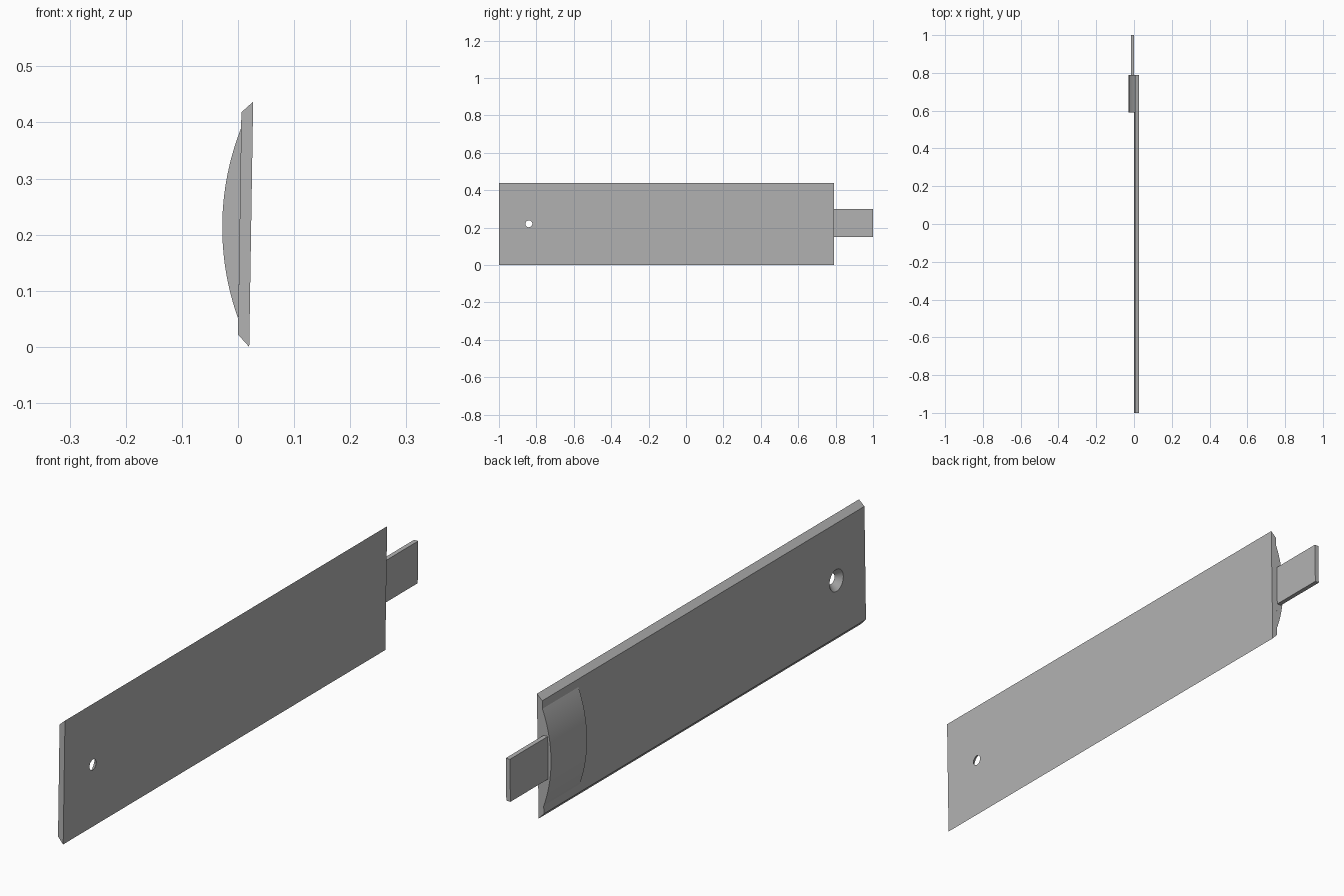
import bpy
import bmesh
import math
from mathutils import Matrix, Vector

cube = bpy.data.objects.get("Cube")
if cube:
    bpy.data.objects.remove(cube, do_unlink=True)

steel = bpy.data.materials.new("plain_grey")
steel.use_nodes = True
grey = (0.45, 0.45, 0.45, 1)
steel.diffuse_color = grey
steel.node_tree.nodes["Principled BSDF"].inputs["Base Color"].default_value = grey


def finish(name, bm):
    """Turn a bmesh into a named, coloured object."""
    bmesh.ops.recalc_face_normals(bm, faces=bm.faces)
    mesh = bpy.data.meshes.new(name)
    bm.to_mesh(mesh)
    bm.free()
    mesh.materials.append(steel)
    obj = bpy.data.objects.new(name, mesh)
    bpy.context.collection.objects.link(obj)
    return obj


def extrude_profile(name, profile, y0, y1):
    """Sweep an (x, z) outline along y."""
    bm = bmesh.new()
    face = bm.faces.new([bm.verts.new((x, y0, z)) for x, z in profile])
    swept = bmesh.ops.extrude_face_region(bm, geom=[face])["geom"]
    verts = [v for v in swept if isinstance(v, bmesh.types.BMVert)]
    bmesh.ops.translate(bm, verts=verts, vec=(0, y1 - y0, 0))
    return finish(name, bm)


def smooth(obj):
    bpy.ops.object.select_all(action="DESELECT")
    obj.select_set(True)
    bpy.context.view_layer.objects.active = obj
    bpy.ops.object.shade_smooth_by_angle(angle=math.radians(30))


SHOULDER = 0.79

# Bevelled, slightly leaning plate
plate = extrude_profile(
    "plate", [(0.02, 0), (0.027, 0.437), (0.006, 0.418), (0, 0.022)], -1, SHOULDER)

# Countersunk hole: narrow on the flat side, wide on the bevelled side
bm = bmesh.new()
bmesh.ops.create_cone(
    bm, cap_ends=True, segments=48, radius1=0.058, radius2=0.0185, depth=0.04,
    matrix=Matrix.Translation((0.003, -0.84, 0.22)) @ Matrix.Rotation(math.pi / 2, 4, "Y"))
bmesh.ops.create_cone(
    bm, cap_ends=True, segments=48, radius1=0.0185, radius2=0.0185, depth=0.04,
    matrix=Matrix.Translation((0.043, -0.84, 0.22)) @ Matrix.Rotation(math.pi / 2, 4, "Y"))
# Join the two stages into one closed cutter
bmesh.ops.delete(
    bm, geom=[f for f in bm.faces if abs(f.calc_center_median().x - 0.023) < 0.001],
    context="FACES")
bmesh.ops.remove_doubles(bm, verts=bm.verts, dist=0.0005)
cutter = finish("hole_cutter", bm)
cutter.hide_render = True
cutter.hide_set(True)
cut = plate.modifiers.new("hole", "BOOLEAN")
cut.object = cutter
cut.operation = "DIFFERENCE"
cut.solver = "EXACT"
bpy.context.view_layer.objects.active = plate
bpy.ops.object.modifier_apply(modifier="hole")
bpy.data.objects.remove(cutter, do_unlink=True)
smooth(plate)

# Arched pad: a circular segment resting on the plate
low, high = Vector((0.0004, 0.05)), Vector((0.0056, 0.39))
half = (high - low).length / 2
rise = 0.031
radius = (half ** 2 + rise ** 2) / (2 * rise)
along = (high - low).normalized()
outward = Vector((-along.y, along.x))
centre = (low + high) / 2 + outward * (rise - radius)
sweep = math.asin(half / radius)
STEPS = 32
arc = []
for i in range(STEPS + 1):
    a = sweep * (2 * i / STEPS - 1)
    arc.append(centre + along * radius * math.sin(a) + outward * radius * math.cos(a))
pad = extrude_profile("arched_pad", arc, 0.59, SHOULDER)
smooth(pad)

# Flat tang, rooted inside the pad
extrude_profile(
    "tang", [(-0.001, 0.149), (0.001, 0.298), (-0.015, 0.298), (-0.017, 0.149)], 0.75, 1)
